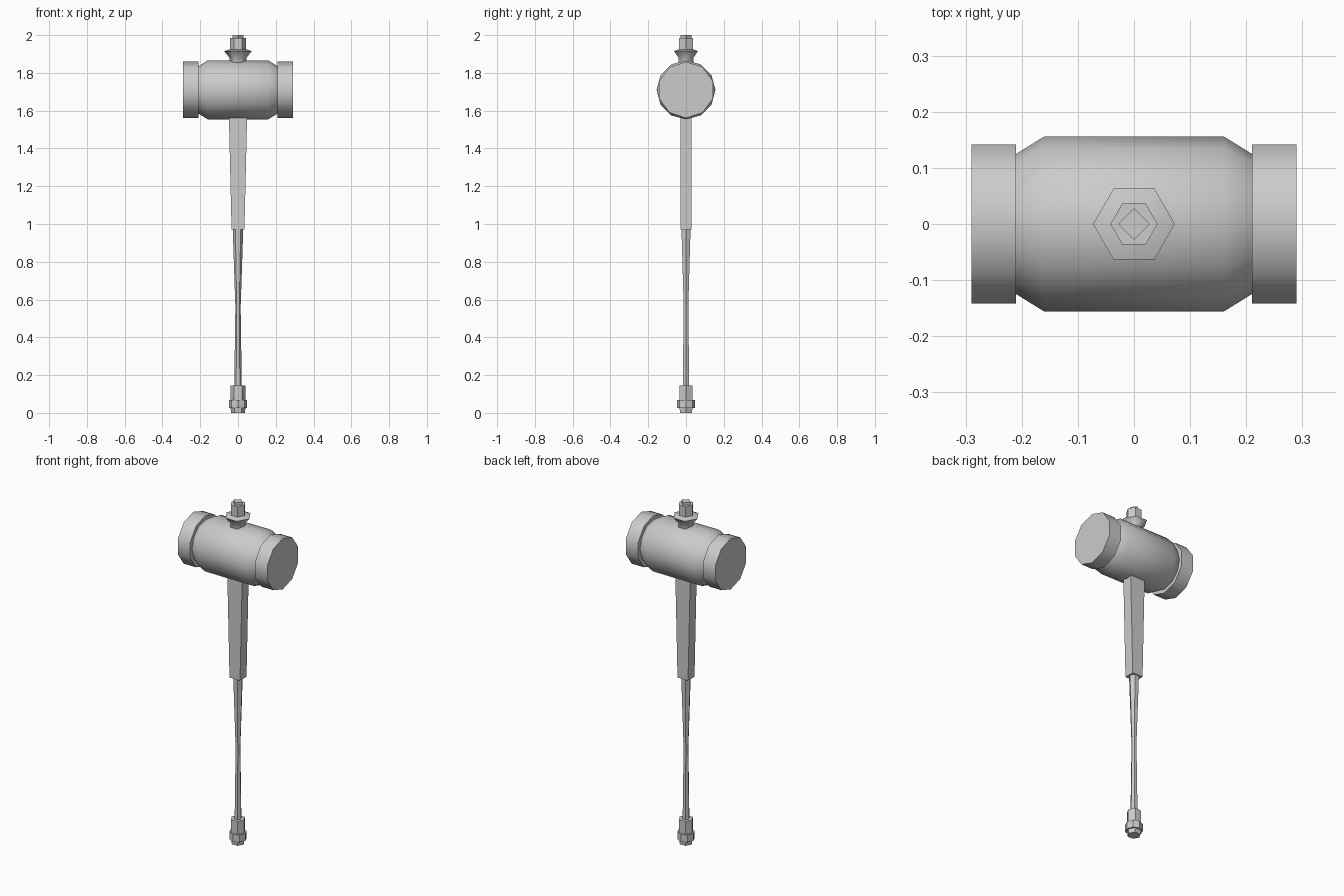
import bpy, math
from mathutils import Matrix

if "Cube" in bpy.data.objects:
    bpy.data.objects.remove(bpy.data.objects["Cube"])

steel = bpy.data.materials.new("grey_metal")
steel.diffuse_color = (0.6, 0.6, 0.6, 1)
steel.use_nodes = True
steel.node_tree.nodes["Principled BSDF"].inputs["Base Color"].default_value = steel.diffuse_color


def lathe(name, profile, sides, matrix=Matrix(), turn=0.0, smooth=0):
    """Closed solid of revolution from (radius, height) pairs."""
    verts, faces = [], []
    for r, h in profile:
        for i in range(sides):
            a = turn + 2 * math.pi * i / sides
            verts.append(matrix @ Matrix.Translation((r * math.cos(a), r * math.sin(a), h)).translation)
    for k in range(len(profile) - 1):
        for i in range(sides):
            j = (i + 1) % sides
            faces.append((k * sides + i, k * sides + j, (k + 1) * sides + j, (k + 1) * sides + i))
    faces.append(tuple(reversed(range(sides))))
    last = (len(profile) - 1) * sides
    faces.append(tuple(range(last, last + sides)))
    return add_part(name, verts, faces, smooth)


def add_part(name, verts, faces, smooth=0):
    mesh = bpy.data.meshes.new(name)
    mesh.from_pydata(verts, [], faces)
    mesh.materials.append(steel)
    obj = bpy.data.objects.new(name, mesh)
    bpy.context.collection.objects.link(obj)
    if smooth:
        bpy.ops.object.select_all(action='DESELECT')
        obj.select_set(True)
        bpy.context.view_layer.objects.active = obj
        bpy.ops.object.shade_smooth_by_angle(angle=math.radians(smooth))
    return obj


# Hammer head lies along x; local x points down so ring corners sit top and bottom
HEAD = Matrix.Translation((0, 0, 1.71)) @ Matrix.Rotation(math.pi / 2, 4, 'Y')
lathe("head_barrel", [(0.125, -0.21), (0.156, -0.16), (0.156, 0.16), (0.125, 0.21)],
      12, HEAD, smooth=32)
for side, x0 in (("left", -0.29), ("right", 0.21)):
    lathe(side + "_striking_face", [(0.149, x0), (0.149, x0 + 0.08)], 10, HEAD, smooth=40)

# Rectangular upper handle, widening towards the head
verts = [(sx * w, sy * 0.03, z) for z, w in ((0.97, 0.034), (1.6, 0.049))
         for sx, sy in ((-1, -1), (1, -1), (1, 1), (-1, 1))]
add_part("upper_handle", verts, [(3, 2, 1, 0), (4, 5, 6, 7)] +
         [(i, (i + 1) % 4, (i + 1) % 4 + 4, i + 4) for i in range(4)])

# Waisted hexagonal grip
lathe("grip", [(0.02, 0.13), (0.014, 0.56), (0.028, 0.98)], 6)

# Pommel with collar
lathe("pommel", [(0.036, 0.0), (0.04, 0.03), (0.04, 0.145)], 6)
lathe("pommel_collar", [(0.047, 0.025), (0.047, 0.068)], 8)

# Flared cap above the head and its end peg
lathe("top_flare", [(0.045, 1.84), (0.045, 1.88), (0.073, 1.915), (0.043, 1.925)], 6, smooth=65)
lathe("top_stub", [(0.042, 1.91), (0.042, 1.985)], 6)
lathe("top_peg", [(0.028, 1.97), (0.028, 2.0)], 4)
